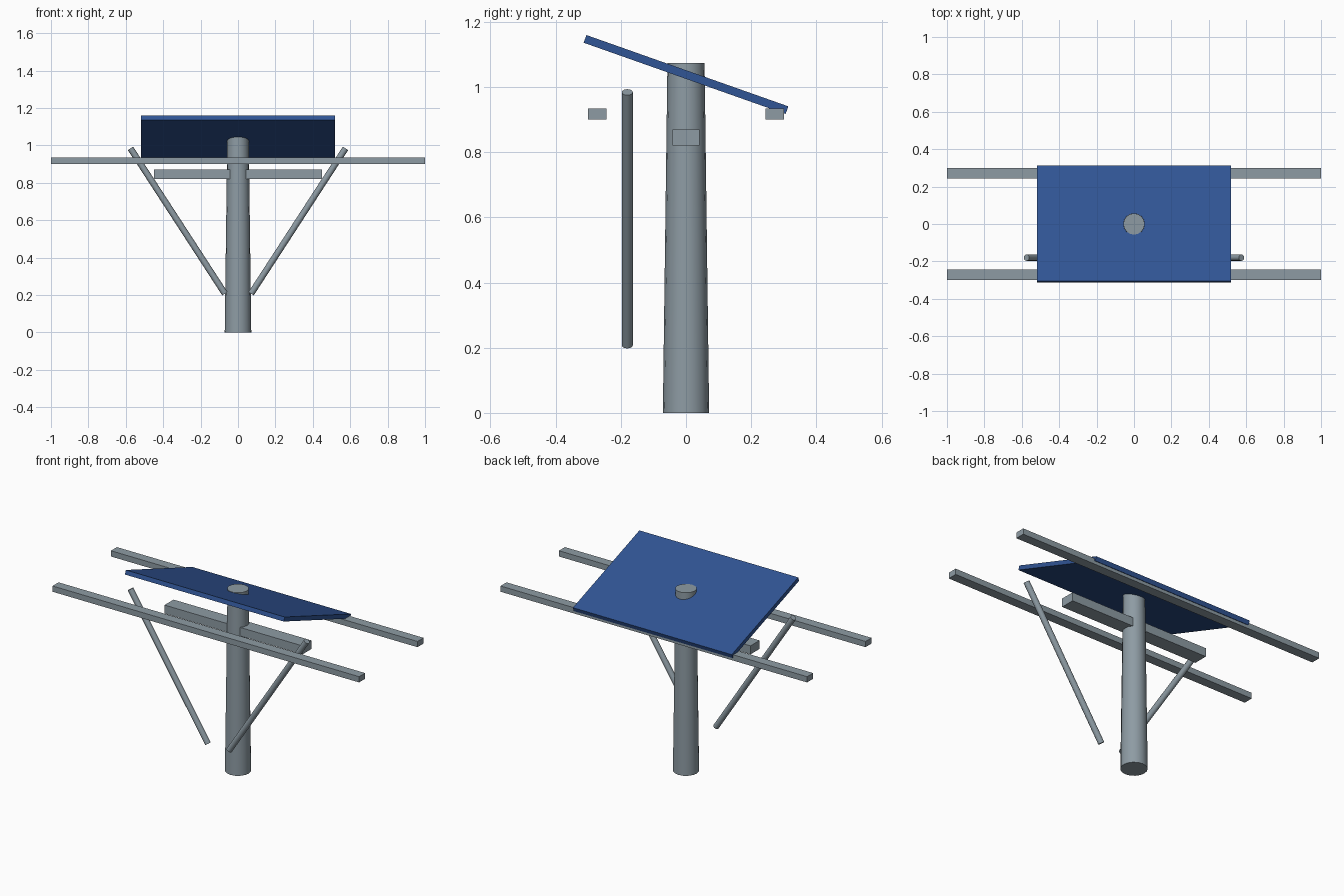
import bpy
import math
from mathutils import Vector

cube = bpy.data.objects.get("Cube")
if cube:
    bpy.data.objects.remove(cube, do_unlink=True)


def make_material(name, color):
    mat = bpy.data.materials.new(name)
    mat.use_nodes = True
    mat.diffuse_color = color
    mat.node_tree.nodes["Principled BSDF"].inputs["Base Color"].default_value = color
    return mat


steel = make_material("galvanised steel", (0.27, 0.33, 0.37, 1))
blue = make_material("panel blue", (0.03, 0.09, 0.3, 1))


def box(name, size, loc, mat, tilt=0.0):
    bpy.ops.mesh.primitive_cube_add(size=1, location=loc, rotation=(tilt, 0, 0))
    obj = bpy.context.object
    obj.name = name
    obj.scale = size
    obj.data.materials.append(mat)
    return obj


def rod(name, start, end, r1, r2, sides, mat):
    start, end = Vector(start), Vector(end)
    axis = end - start
    bpy.ops.mesh.primitive_cone_add(vertices=sides, radius1=r1, radius2=r2,
                                    depth=axis.length, location=(start + end) / 2)
    obj = bpy.context.object
    obj.name = name
    obj.rotation_euler = axis.to_track_quat("Z", "Y").to_euler()
    obj.data.materials.append(mat)
    bpy.ops.object.shade_smooth_by_angle(angle=math.radians(40))
    return obj


# Tapered mast passing through the panel
rod("mast", (0, 0, 0), (0, 0, 1.073), 0.071, 0.057, 16, steel)

# Tilted solar panel, high edge at the front
box("solar_panel", (1.036, 0.657, 0.025), (0, 0, 1.038), blue, math.radians(-19.45))

# Short arm through the mast
box("cross_arm", (0.9, 0.084, 0.05), (0, 0, 0.845), steel)

# Long rails under the panel's front and back edges
for name, y in (("front_rail", -0.272), ("back_rail", 0.272)):
    box(name, (2.0, 0.056, 0.034), (0, y, 0.917), steel)

# Diagonal braces, mirrored left and right
for name, side in (("left_brace", 1), ("right_brace", -1)):
    rod(name, (side * 0.07, -0.18, 0.207), (side * 0.575, -0.18, 0.984),
        0.017, 0.017, 12, steel)
